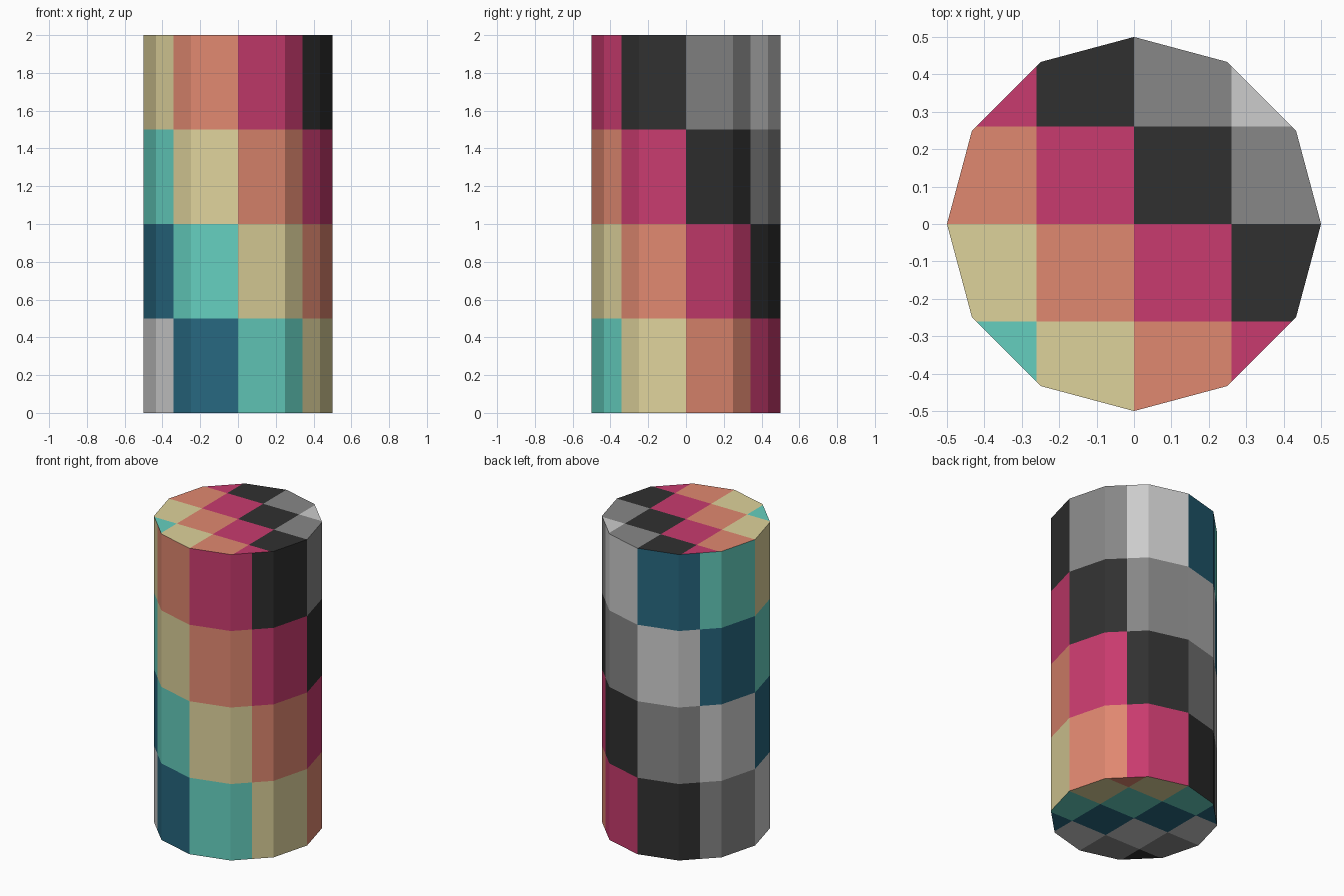
import bpy, bmesh, math
from mathutils import Vector

if "Cube" in bpy.data.objects:
    bpy.data.objects.remove(bpy.data.objects["Cube"])

# Palette in the order it steps along the diagonal checks
PALETTE = [("navy", 0x27677F), ("teal", 0x65CFBF), ("khaki", 0xDED29B), ("coral", 0xE08870),
           ("magenta", 0xC83B6E), ("black", 0x303030), ("mid grey", 0x878787),
           ("light grey", 0xCCCCCC)]
RADIUS, HEIGHT = 0.5, 2.0
CAP_CELL = RADIUS / 0.24 / 8      # width of a square on the end caps
ROW = HEIGHT / 4                  # height of a check on the wall


def linear(byte):
    c = byte / 255
    return c / 12.92 if c <= 0.04045 else ((c + 0.055) / 1.055) ** 2.4


def cut(bm, faces, point, normal):
    """Slice only the given faces, and return all pieces of them."""
    normal = Vector(normal)
    keep = [f for f in bm.faces if faces(f)]
    geom = set(keep)
    for f in keep:
        geom.update(f.edges)
        geom.update(f.verts)
    bmesh.ops.bisect_plane(bm, geom=list(geom), dist=1e-5, plane_co=point, plane_no=normal)


def is_cap(f):
    return abs(f.normal.z) > 0.5


def is_wall(f):
    return not is_cap(f)


def colour_index(f):
    c = f.calc_center_median()
    if is_cap(f):
        step = math.floor(c.x / CAP_CELL) + math.floor(c.y / CAP_CELL)
        return (step + (5 if f.normal.z > 0 else 1)) % 8
    column = math.floor((math.degrees(math.atan2(c.y, c.x)) + 90) / 45)
    return (column + math.floor(c.z / ROW) + 1) % 8


# Twelve-sided cylinder standing on the ground
bm = bmesh.new()
bmesh.ops.create_cone(bm, cap_ends=True, segments=12, radius1=RADIUS, radius2=RADIUS, depth=HEIGHT)
bmesh.ops.translate(bm, verts=bm.verts, vec=(0, 0, HEIGHT / 2))
bm.normal_update()

# Cut the wall into four rows of eight checks
for i in (1, 2, 3):
    cut(bm, is_wall, (0, 0, i * ROW), (0, 0, 1))
    bm.normal_update()
for normal in ((1, 1, 0), (1, -1, 0)):
    cut(bm, is_wall, (0, 0, 0), normal)
    bm.normal_update()

# Cut both caps into a square grid
for i in (-1, 0, 1):
    for axis in ((1, 0, 0), (0, 1, 0)):
        cut(bm, is_cap, Vector(axis) * i * CAP_CELL, axis)
        bm.normal_update()

# Colour every check by its place
for f in bm.faces:
    f.material_index = colour_index(f)
    f.smooth = False

mesh = bpy.data.meshes.new("checked_cylinder")
bm.to_mesh(mesh)
bm.free()
for name, rgb in PALETTE:
    mat = bpy.data.materials.new(name)
    mat.diffuse_color = (linear(rgb >> 16), linear(rgb >> 8 & 255), linear(rgb & 255), 1)
    mat.use_nodes = True
    mat.node_tree.nodes["Principled BSDF"].inputs["Base Color"].default_value = mat.diffuse_color
    mesh.materials.append(mat)
bpy.context.collection.objects.link(bpy.data.objects.new("checked_cylinder", mesh))
